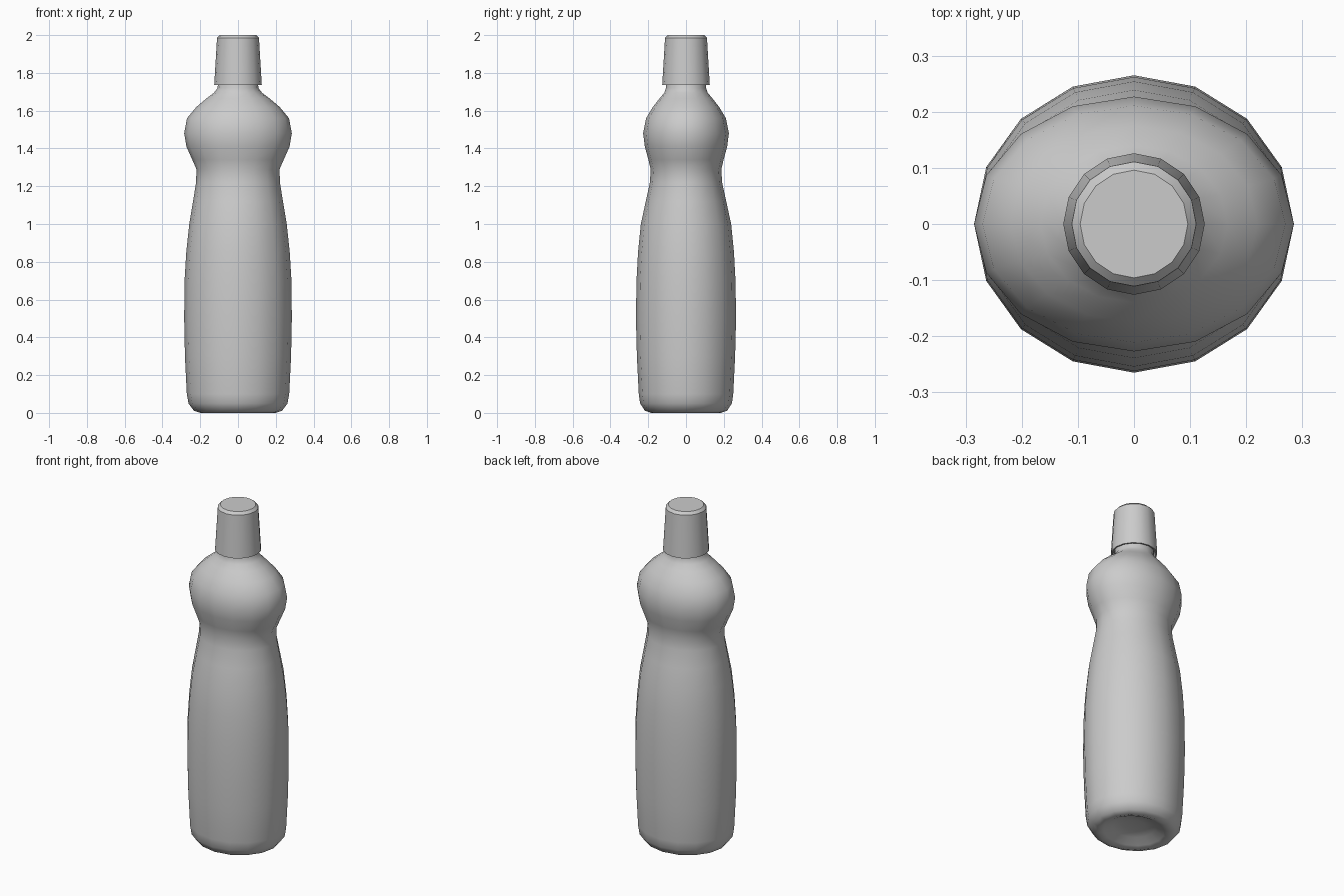
import bpy, bmesh, math

if "Cube" in bpy.data.objects:
    bpy.data.objects.remove(bpy.data.objects["Cube"])

SIDES = 16


def loft(name, rings, cap_start=True, cap_end=True, angle=40):
    """Skin a stack of elliptical rings given as (z, x radius, y radius)."""
    bm = bmesh.new()
    loops = []
    for z, rx, ry in rings:
        loops.append([bm.verts.new((rx * math.cos(2 * math.pi * i / SIDES),
                                    ry * math.sin(2 * math.pi * i / SIDES), z))
                      for i in range(SIDES)])
    for a, b in zip(loops, loops[1:]):
        for i in range(SIDES):
            j = (i + 1) % SIDES
            bm.faces.new((a[i], a[j], b[j], b[i]))
    if cap_start:
        bm.faces.new(loops[0][::-1])
    if cap_end:
        bm.faces.new(loops[-1])
    mesh = bpy.data.meshes.new(name)
    bm.to_mesh(mesh)
    bm.free()
    obj = bpy.data.objects.new(name, mesh)
    bpy.context.collection.objects.link(obj)
    bpy.ops.object.select_all(action='DESELECT')
    obj.select_set(True)
    bpy.context.view_layer.objects.active = obj
    bpy.ops.object.shade_smooth_by_angle(angle=math.radians(angle))
    return obj


# Oval bottle: hollowed base, long body, pinched waist, bulging shoulder, round neck
bottle = [
    (0.045, 0.06, 0.055), (0.035, 0.12, 0.11), (0.01, 0.17, 0.155),
    (0.00, 0.20, 0.185), (0.012, 0.234, 0.218), (0.05, 0.262, 0.243),
    (0.10, 0.271, 0.25), (0.30, 0.281, 0.26), (0.50, 0.285, 0.265),
    (0.70, 0.283, 0.262), (0.85, 0.274, 0.254), (1.00, 0.258, 0.239),
    (1.12, 0.238, 0.213), (1.22, 0.222, 0.191), (1.29, 0.220, 0.187),
    (1.34, 0.242, 0.199), (1.41, 0.273, 0.218), (1.48, 0.285, 0.227),
    (1.56, 0.270, 0.211), (1.62, 0.220, 0.175), (1.665, 0.167, 0.140),
    (1.695, 0.127, 0.115), (1.72, 0.108, 0.106), (1.78, 0.104, 0.104),
]
loft("bottle", bottle, angle=60)

# Tapered cap with a chamfered top and a recessed underside around the neck
cap = [(1.755, 0.104), (1.755, 0.113), (1.735, 0.118), (1.735, 0.126),
       (1.985, 0.111), (2.00, 0.096)]
loft("cap", [(z, r, r) for z, r in cap], cap_start=False, angle=30)
